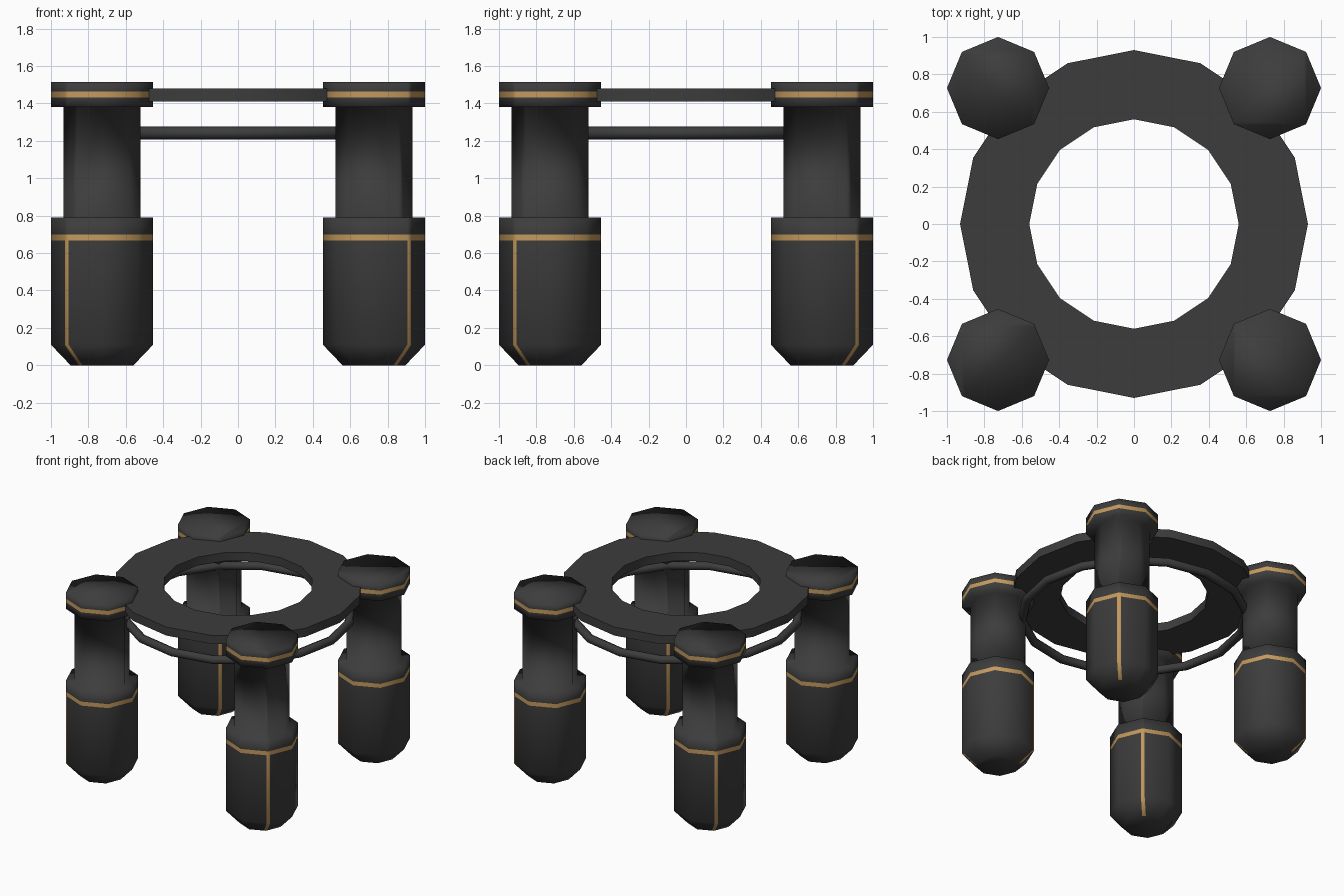
import bpy, bmesh, math
from mathutils import Vector

if "Cube" in bpy.data.objects:
    bpy.data.objects.remove(bpy.data.objects["Cube"])


def material(name, rgb):
    m = bpy.data.materials.new(name)
    m.diffuse_color = (*rgb, 1)
    m.use_nodes = True
    m.node_tree.nodes["Principled BSDF"].inputs["Base Color"].default_value = m.diffuse_color
    return m


DARK = material("dark_grey", (0.046, 0.046, 0.046))
GOLD = material("gold", (0.55, 0.32, 0.11))


def finish(name, bm, angle=None):
    bmesh.ops.recalc_face_normals(bm, faces=bm.faces)
    mesh = bpy.data.meshes.new(name)
    bm.to_mesh(mesh)
    bm.free()
    mesh.materials.append(DARK)
    mesh.materials.append(GOLD)
    ob = bpy.data.objects.new(name, mesh)
    bpy.context.collection.objects.link(ob)
    mesh.shade_smooth()
    if angle:
        mesh.set_sharp_from_angle(angle=math.radians(angle))
    return ob


def octagon(r, stripe):
    """Octagon outline; the two diagonal corners get extra points beside them."""
    corner = [Vector((r * math.cos(k * math.pi / 4), r * math.sin(k * math.pi / 4))) for k in range(8)]
    pts = []
    for k in range(8):
        c = corner[k]
        if k % 4 == 1:
            before = (corner[k - 1] - c).normalized() * stripe
            after = (corner[(k + 1) % 8] - c).normalized() * stripe
            pts += [c + before, c, c + after]
        else:
            pts.append(c)
    return pts


# Pillar profile: radius, height, and colour of the section above each point
BODY = [(0.168, 0.0, "stripe"), (0.273, 0.11, "stripe"), (0.273, 0.667, "gold"),
        (0.273, 0.70, ""), (0.273, 0.79, ""), (0.207, 0.79, ""), (0.207, 1.38, ""),
        (0.273, 1.38, ""), (0.273, 1.433, "gold"), (0.273, 1.465, ""), (0.273, 1.515, "")]
STRIPE_FACES = {1, 2, 7, 8}


def pillar(name, sx, sy):
    bm = bmesh.new()
    rows = []
    for r, z, _ in BODY:
        rows.append([bm.verts.new((sx * (0.727 + p.x), sy * (0.727 + p.y), z))
                     for p in octagon(r, 0.0155)])
    n = len(rows[0])
    for i in range(len(rows) - 1):
        for j in range(n):
            k = (j + 1) % n
            f = bm.faces.new((rows[i][j], rows[i][k], rows[i + 1][k], rows[i + 1][j]))
            kind = BODY[i][2]
            f.material_index = int(kind == "gold" or (kind == "stripe" and j in STRIPE_FACES))
    bm.faces.new(rows[0])
    bm.faces.new(rows[-1])
    return finish(name, bm)


def ring(name, section, angle=None):
    """Sweep a closed (radius, height) section around z in 16 steps."""
    bm = bmesh.new()
    loops = []
    for k in range(16):
        a = k * math.pi / 8
        loops.append([bm.verts.new((r * math.cos(a), r * math.sin(a), z)) for r, z in section])
    n = len(section)
    for k in range(16):
        a, b = loops[k], loops[(k + 1) % 16]
        for j in range(n):
            bm.faces.new((a[j], b[j], b[(j + 1) % n], a[(j + 1) % n]))
    return finish(name, bm, angle)


# Four pillars, mirrored so the stripes face along the diagonals
for side, sx in (("left", -1), ("right", 1)):
    for end, sy in (("front", -1), ("back", 1)):
        pillar(f"pillar_{end}_{side}", sx, sy)

# Flat upper ring
ring("table_ring", [(0.56, 1.41), (0.93, 1.41), (0.93, 1.48), (0.56, 1.48)], 40)

# Round lower rail
ring("lower_rail", [(0.847 + 0.034 * math.cos(t * math.pi / 4), 1.242 + 0.034 * math.sin(t * math.pi / 4))
                    for t in range(8)])
